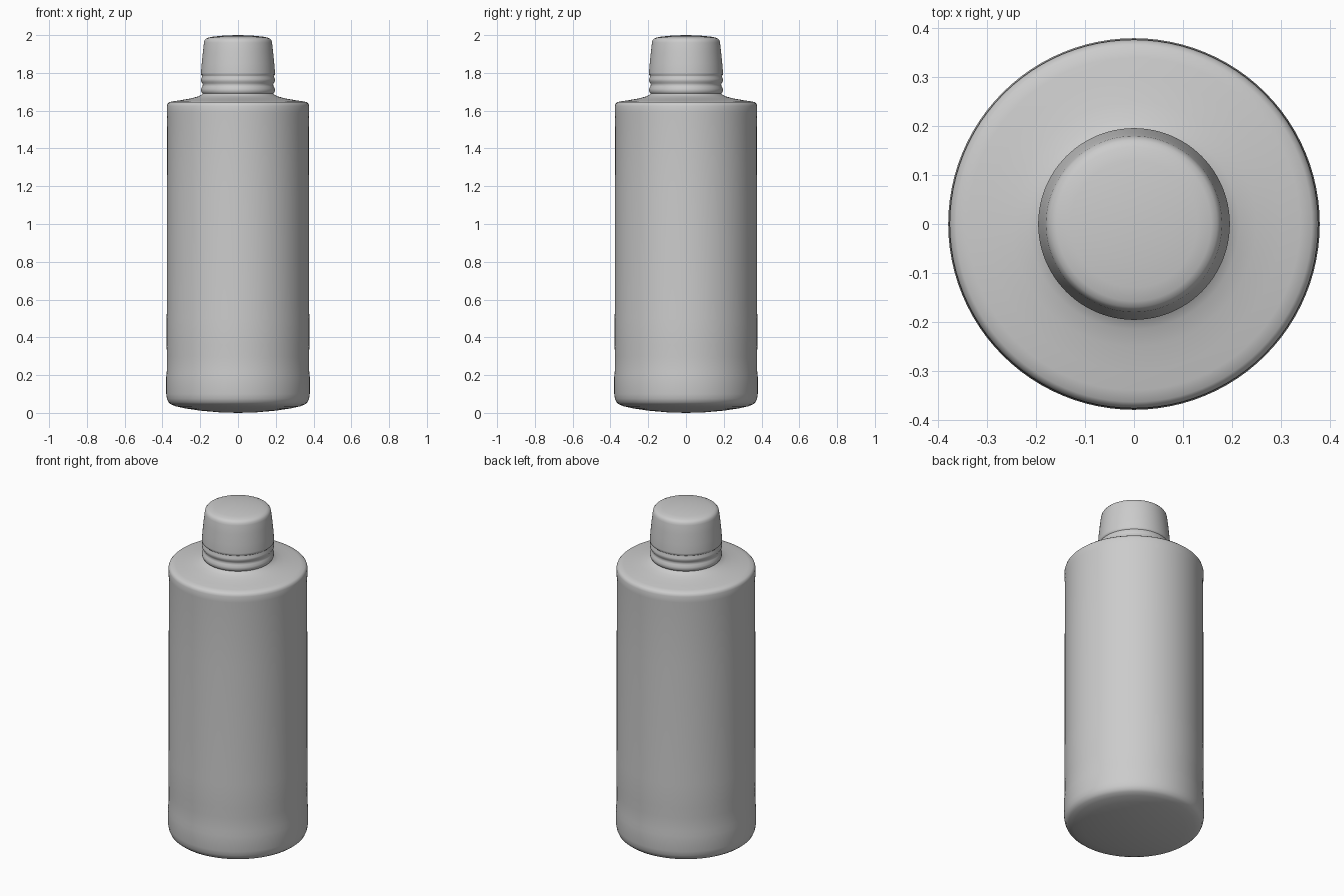
import bpy, bmesh, math

SIDES = 96


def lathe(name, profile):
    """Revolve (radius, height) points about z; radius 0 makes a pole."""
    bm = bmesh.new()
    rings = []
    for r, z in profile:
        if r == 0:
            rings.append([bm.verts.new((0, 0, z))] * SIDES)
        else:
            rings.append([bm.verts.new((r * math.cos(2 * math.pi * i / SIDES),
                                        r * math.sin(2 * math.pi * i / SIDES), z))
                          for i in range(SIDES)])
    for a, b in zip(rings, rings[1:]):
        for i in range(SIDES):
            j = (i + 1) % SIDES
            bm.faces.new(list(dict.fromkeys((a[i], a[j], b[j], b[i]))))
    bmesh.ops.recalc_face_normals(bm, faces=bm.faces)
    mesh = bpy.data.meshes.new(name)
    bm.to_mesh(mesh)
    bm.free()
    obj = bpy.data.objects.new(name, mesh)
    bpy.context.collection.objects.link(obj)
    bpy.ops.object.select_all(action='DESELECT')
    obj.select_set(True)
    bpy.context.view_layer.objects.active = obj
    bpy.ops.object.shade_smooth_by_angle(angle=math.radians(50))
    return obj


# Bottle: bowed base, faintly ribbed wall, sloping shoulder, grooved neck
lathe("bottle_body", [
    (0, 0), (0.1, 0.003), (0.2, 0.012), (0.28, 0.024), (0.33, 0.035),
    (0.355, 0.045), (0.368, 0.056), (0.376, 0.075), (0.38, 0.10),
    (0.38, 0.19), (0.377, 0.22), (0.376, 0.30), (0.378, 0.36), (0.378, 0.50),
    (0.376, 0.56), (0.376, 1.20), (0.375, 1.56), (0.377, 1.59),
    (0.377, 1.625), (0.373, 1.637), (0.364, 1.645), (0.34, 1.650),
    (0.30, 1.656), (0.25, 1.665), (0.215, 1.674), (0.195, 1.683),
    (0.187, 1.690), (0.191, 1.695), (0.195, 1.702), (0.195, 1.716),
    (0.189, 1.728), (0.186, 1.737), (0.189, 1.746), (0.195, 1.755),
    (0.196, 1.768), (0.191, 1.778), (0.191, 1.785)])

# Cap: tapering wall with a rounded rim and slightly domed top
lathe("cap", [
    (0.191, 1.785), (0.196, 1.790), (0.196, 1.800), (0.192, 1.85),
    (0.186, 1.91), (0.180, 1.960), (0.177, 1.972), (0.170, 1.981),
    (0.158, 1.987), (0.13, 1.992), (0.08, 1.997), (0.04, 1.999), (0, 2.0)])
